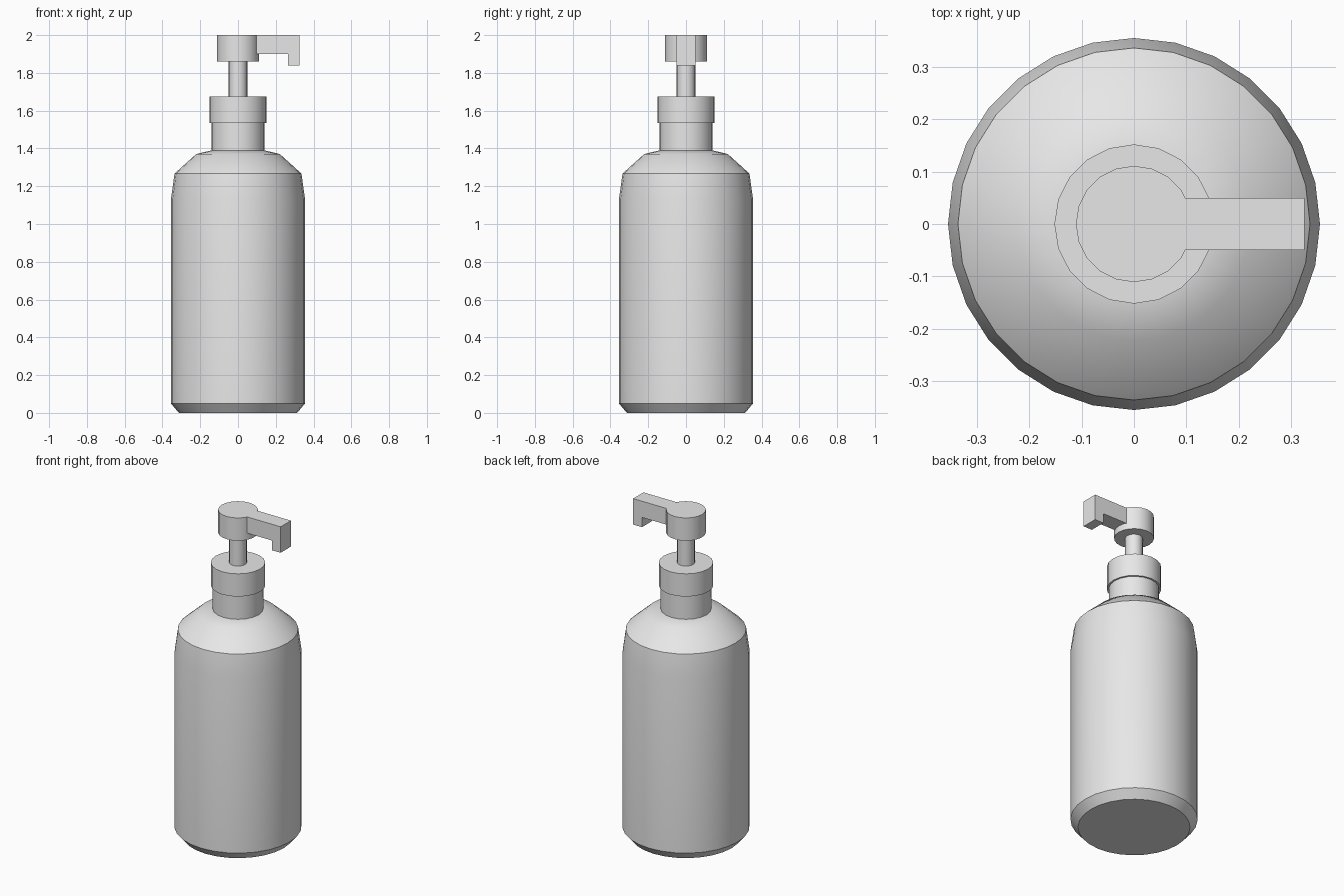
import bpy, bmesh, math

cube = bpy.data.objects.get("Cube")
if cube:
    bpy.data.objects.remove(cube, do_unlink=True)

grey = bpy.data.materials.new("plain_grey")
grey.use_nodes = True
GREY = (0.8, 0.8, 0.8, 1)
grey.diffuse_color = GREY
grey.node_tree.nodes["Principled BSDF"].inputs["Base Color"].default_value = GREY


def finish(name, bm):
    bmesh.ops.recalc_face_normals(bm, faces=bm.faces)
    mesh = bpy.data.meshes.new(name)
    bm.to_mesh(mesh)
    bm.free()
    mesh.materials.append(grey)
    ob = bpy.data.objects.new(name, mesh)
    bpy.context.collection.objects.link(ob)
    bpy.ops.object.select_all(action='DESELECT')
    ob.select_set(True)
    bpy.context.view_layer.objects.active = ob
    bpy.ops.object.shade_smooth_by_angle(angle=math.radians(32))
    return ob


def turned(name, profile, sides):
    """Stack of (radius, height) rings, capped at both ends."""
    bm = bmesh.new()
    rings = []
    for r, z in profile:
        angles = [math.tau * i / sides for i in range(sides)]
        rings.append([bm.verts.new((r * math.cos(a), r * math.sin(a), z)) for a in angles])
    for low, high in zip(rings, rings[1:]):
        for i in range(sides):
            j = (i + 1) % sides
            bm.faces.new((low[i], low[j], high[j], high[i]))
    bm.faces.new(rings[0][::-1])
    bm.faces.new(rings[-1])
    return finish(name, bm)


def extruded(name, outline, half_width):
    """Side outline in x and z, given thickness along y."""
    bm = bmesh.new()
    face = bm.faces.new([bm.verts.new((x, -half_width, z)) for x, z in outline])
    result = bmesh.ops.extrude_face_region(bm, geom=[face])
    moved = [v for v in result["geom"] if isinstance(v, bmesh.types.BMVert)]
    bmesh.ops.translate(bm, verts=moved, vec=(0, 2 * half_width, 0))
    return finish(name, bm)


# Bottle with chamfered base and sloping shoulder
turned("bottle_body", [(0.313, 0), (0.355, 0.05), (0.355, 1.13), (0.336, 1.267),
                       (0.222, 1.37), (0.14, 1.39)], 28)

# Neck, collar and pump stem
turned("bottle_neck", [(0.141, 1.385), (0.141, 1.54)], 20)
turned("pump_collar", [(0.152, 1.535), (0.152, 1.675)], 20)
turned("pump_stem", [(0.049, 1.67), (0.049, 1.865)], 20)

# Pump head with its spout
turned("pump_head", [(0.111, 1.86), (0.111, 2)], 20)
extruded("pump_spout", [(0.098, 1.9), (0.265, 1.9), (0.265, 1.84),
                        (0.325, 1.84), (0.325, 2), (0.098, 2)], 0.05)
